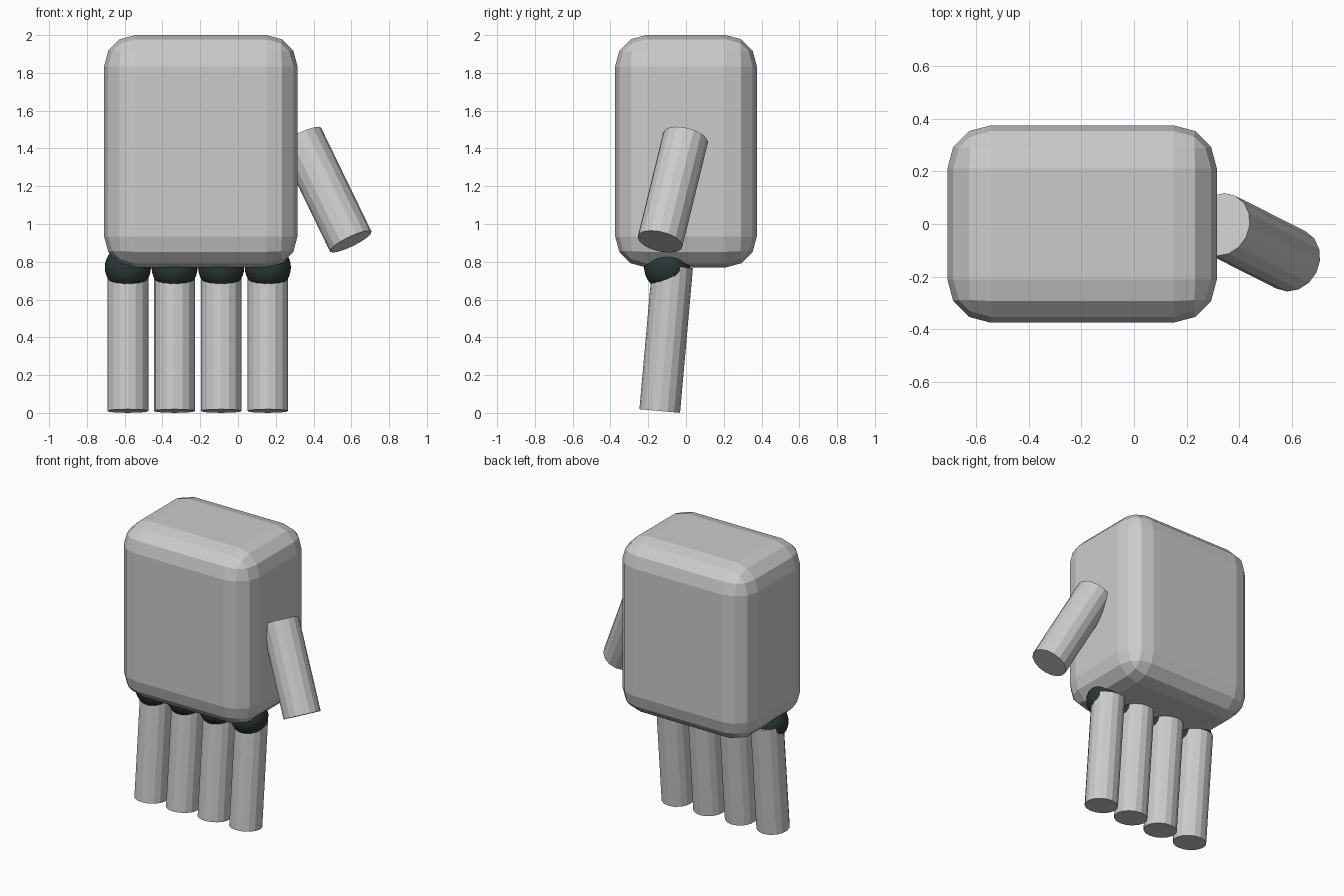
import bpy
from mathutils import Vector

if "Cube" in bpy.data.objects:
    bpy.data.objects.remove(bpy.data.objects["Cube"])


def material(name, colour):
    m = bpy.data.materials.new(name)
    m.diffuse_color = (*colour, 1)
    m.use_nodes = True
    m.node_tree.nodes["Principled BSDF"].inputs["Base Color"].default_value = m.diffuse_color
    return m


GREY = material("light grey", (0.6, 0.6, 0.6))
DARK = material("dark slate", (0.025, 0.038, 0.038))


def finish(name, mat):
    ob = bpy.context.object
    ob.name = name
    ob.data.materials.append(mat)
    return ob


def rod(name, start, end, radius):
    """Flat-sided cylinder between two points."""
    a, b = Vector(start), Vector(end)
    axis = b - a
    bpy.ops.mesh.primitive_cylinder_add(
        vertices=16, radius=radius, depth=axis.length, location=(a + b) / 2,
        rotation=axis.to_track_quat('Z', 'Y').to_euler())
    return finish(name, GREY)


# Palm: box with broad three-step rounded edges
bpy.ops.mesh.primitive_cube_add(size=1, location=(-0.197, 0, 1.385))
palm = finish("palm", GREY)
palm.scale = (1.024, 0.75, 1.23)
bpy.ops.object.transform_apply(location=False, rotation=False, scale=True)
bevel = palm.modifiers.new("rounded_edges", 'BEVEL')
bevel.width = 0.165
bevel.segments = 3

# Four fingers, each with a dark ball knuckle
for i in range(4):
    x = -0.583 + 0.247 * i
    rod(f"finger_{i + 1}", (x, -0.139, 0.01), (x, -0.071, 0.775), 0.108)
    bpy.ops.mesh.primitive_uv_sphere_add(
        segments=32, ring_count=16, radius=0.122, location=(x, -0.1, 0.77))
    finish(f"knuckle_{i + 1}", DARK)

# Thumb leaning out from the side of the palm
rod("thumb", (0.33, -0.002, 1.457), (0.597, -0.137, 0.907), 0.122)
